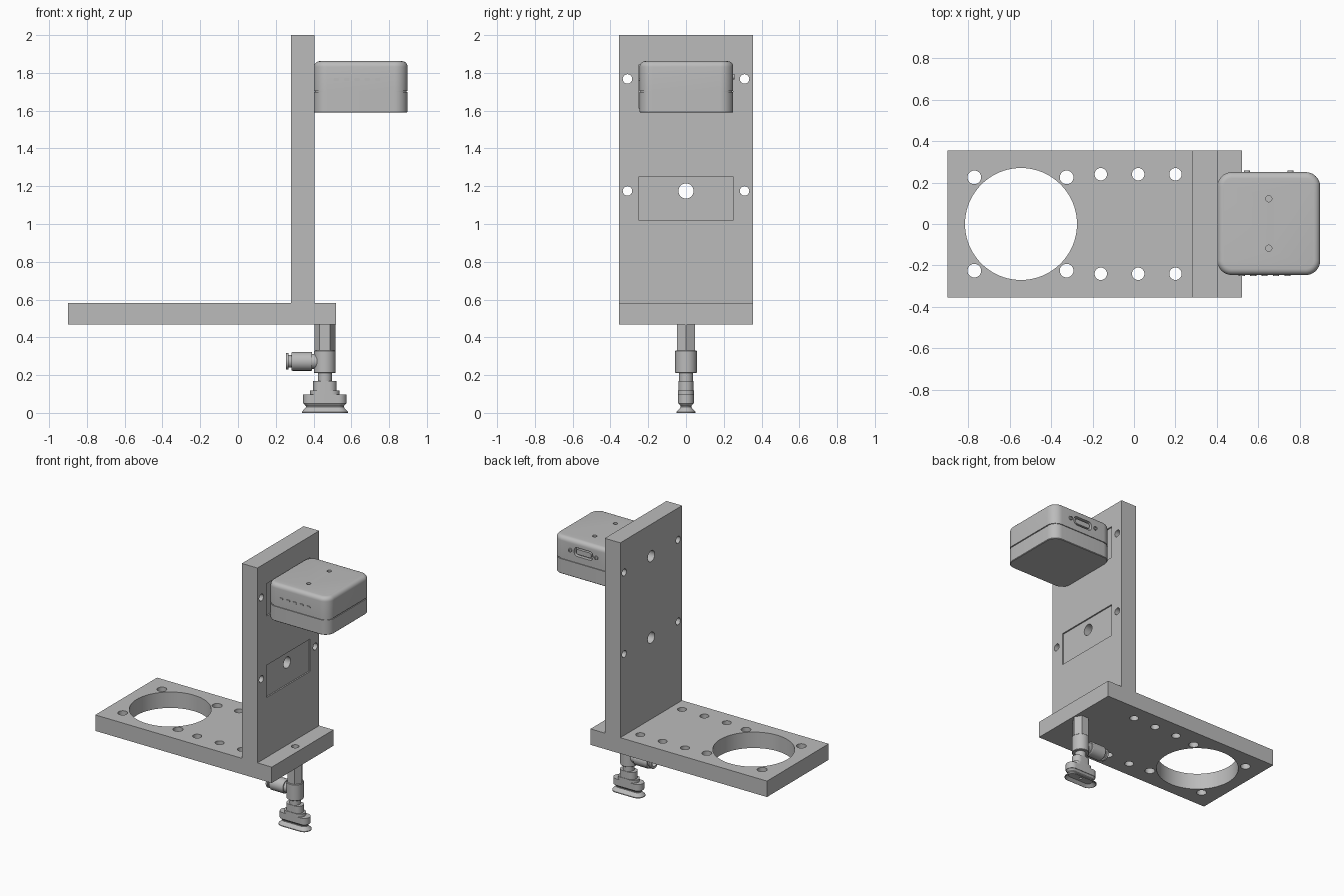
import bpy, bmesh, math
from mathutils import Matrix, Vector

if "Cube" in bpy.data.objects:
    bpy.data.objects.remove(bpy.data.objects["Cube"])

grey = bpy.data.materials.new("machined grey")
grey.use_nodes = True
grey.diffuse_color = (0.5, 0.5, 0.5, 1)
grey.node_tree.nodes["Principled BSDF"].inputs["Base Color"].default_value = (0.5, 0.5, 0.5, 1)

UP = Matrix.Identity(4)
TO_LEFT = Matrix.Rotation(math.radians(90), 4, 'Y')      # local z -> +x
TO_RIGHT = Matrix.Rotation(math.radians(-90), 4, 'Y')    # local z -> -x
TO_BACK = Matrix.Rotation(math.radians(-90), 4, 'X')     # local z -> +y
TO_FRONT = Matrix.Rotation(math.radians(90), 4, 'X')     # local z -> -y
parts = []


def finish(name, bm, at=(0, 0, 0), turn=UP):
    bmesh.ops.remove_doubles(bm, verts=bm.verts, dist=1e-5)
    bmesh.ops.recalc_face_normals(bm, faces=bm.faces)
    bm.transform(Matrix.Translation(Vector(at)) @ turn)
    mesh = bpy.data.meshes.new(name)
    bm.to_mesh(mesh)
    bm.free()
    mesh.materials.append(grey)
    obj = bpy.data.objects.new(name, mesh)
    bpy.context.collection.objects.link(obj)
    parts.append(obj)
    return obj


def outline(hx, hy, r, seg=10):
    """Rounded rectangle; a radius equal to a half width gives a slot or circle."""
    pts = []
    for k, (sx, sy) in enumerate([(1, 1), (-1, 1), (-1, -1), (1, -1)]):
        for i in range(seg + 1):
            a = (k + i / seg) * math.pi / 2
            pts.append((sx * (hx - r) + r * math.cos(a), sy * (hy - r) + r * math.sin(a)))
    return pts


def stack(name, levels, at=(0, 0, 0), turn=UP, seg=10):
    """Skin a stack of rounded outlines given as (half x, half y, radius, height)."""
    bm = bmesh.new()
    rings = [[bm.verts.new((x, y, z)) for x, y in outline(hx, hy, r, seg)]
             for hx, hy, r, z in levels]
    for a, b in zip(rings, rings[1:]):
        for i in range(len(a)):
            j = (i + 1) % len(a)
            bm.faces.new((a[i], a[j], b[j], b[i]))
    bm.faces.new(rings[0][::-1])
    bm.faces.new(rings[-1])
    return finish(name, bm, at, turn)


def turned(name, profile, at, turn=UP, seg=10):
    return stack(name, [(r, r, r, z) for r, z in profile], at, turn, seg)


def box(name, size, at):
    bm = bmesh.new()
    bmesh.ops.create_cube(bm, size=1)
    bm.transform(Matrix.Diagonal((*size, 1)))
    return finish(name, bm, at)


def cut(target, cutter):
    mod = target.modifiers.new("cut", 'BOOLEAN')
    mod.operation, mod.solver, mod.object = 'DIFFERENCE', 'EXACT', cutter
    bpy.context.view_layer.update()
    graph = bpy.context.evaluated_depsgraph_get()
    mesh = bpy.data.meshes.new_from_object(target.evaluated_get(graph))
    target.modifiers.clear()
    target.data = mesh
    parts.remove(cutter)
    bpy.data.objects.remove(cutter)


def drill(target, r, at, depth, turn=UP, seg=7):
    cut(target, turned("drill", [(r, 0), (r, depth)], at, turn, seg))


# Bracket: base plate and upright from one profile
profile = [(-.9, .467), (.52, .467), (.52, .583), (.405, .583),
           (.405, 2), (.28, 2), (.28, .583), (-.9, .583)]
bm = bmesh.new()
face = bm.faces.new([bm.verts.new((x, -.355, z)) for x, z in profile])
ext = bmesh.ops.extrude_face_region(bm, geom=[face])
bmesh.ops.translate(bm, vec=(0, .71, 0),
                    verts=[g for g in ext["geom"] if isinstance(g, bmesh.types.BMVert)])
bracket = finish("bracket", bm)

# Base plate holes
drill(bracket, .27, (-.545, 0, .4), .3, seg=20)
drill(bracket, .025, (.46, 0, .4), .3)
for side in (-1, 1):
    for x in (-.77, -.325):
        drill(bracket, .033, (x, side * .225, .4), .3)
    for x in (-.16, .02, .2):
        drill(bracket, .03, (x, side * .24, .4), .3)

# Upright seats and holes
for z in (1.175, 1.768):
    cut(bracket, box("seat", (.03, .5, .235), (.41, 0, z - .04)))
    drill(bracket, .04, (.2, 0, z), .3, TO_LEFT)
    for y in (-.31, .31):
        drill(bracket, .025, (.2, y, z), .3, TO_LEFT)

# Camera housing with seam groove and rounded top edge
H, R, F = .248, .07, .03
levels = [(H - i, H - i, R - i, z) for i, z in
          [(.004, 1.59), (0, 1.594), (0, 1.698), (.006, 1.698), (.006, 1.705), (0, 1.705)]]
for i in range(6):
    a = i / 5 * math.pi / 2
    d = F * (1 - math.cos(a))
    levels.append((H - d, H - d, R - d, 1.862 - F + F * math.sin(a)))
housing = stack("camera_housing", levels, (.65, .002, 0))
for y in (-.117, .122):
    drill(housing, .015, (.65, y, 1.82), .1)

# Camera connector at the back, with two lock screws
cut(housing, stack("socket", [(.075, .032, .025, 0), (.075, .032, .025, .1)],
                   (.65, .225, 1.78), TO_BACK))
stack("connector_tongue", [(.06, .018, .015, 0), (.06, .018, .015, .022)],
      (.65, .224, 1.78), TO_BACK)
for x in (-.105, .105):
    turned("connector_screw", [(.014, 0), (.014, .01), (.007, .01), (.007, .004)],
           (.65 + x, .248, 1.78), TO_BACK, 5)

# Row of indicator pads on the front of the camera
for i in range(5):
    stack("indicator_pad", [(.015, .008, .007, 0), (.015, .008, .007, .006)],
          (.52 + i * .055, -.245, 1.765), TO_FRONT, 3)

# Vacuum nozzle: hexagonal post, round body, neck
bm = bmesh.new()
bmesh.ops.create_cone(bm, cap_ends=True, segments=6, radius1=.055, radius2=.055, depth=.14,
                      matrix=Matrix.Rotation(math.radians(30), 4, 'Z'))
if max(v.co.x for v in bm.verts) < .054:
    bm.transform(Matrix.Rotation(math.radians(30), 4, 'Z'))
finish("nozzle_post", bm, (.46, 0, .398))
turned("nozzle_body", [(.054, .21), (.057, .213), (.057, .327), (.054, .33)], (.46, 0, 0))
turned("nozzle_neck", [(.037, .16), (.037, .22)], (.46, 0, 0))

# Hollow push-in air port
turned("air_port", [(.04, 0), (.04, .06), (.047, .06), (.05, .065), (.05, .165), (.047, .17),
                    (.033, .17), (.033, .185), (.043, .185), (.043, .2), (.026, .2), (.026, .12)],
       (.453, 0, .273), TO_RIGHT)

# Stepped cup holder
stack("cup_holder", [(.115, .042, .042, .05), (.115, .042, .042, .097), (.078, .042, .042, .097),
                     (.078, .042, .042, .118), (.062, .039, .039, .118), (.062, .039, .039, .17)],
      (.46, 0, 0))

# Oval suction cup with hollow underside
cup = stack("suction_cup", [(.06, .012, .012, .02), (.095, .028, .028, .018), (.118, .048, .048, 0),
                            (.122, .05, .05, 0), (.122, .05, .05, .006), (.1, .028, .028, .03),
                            (.1, .028, .028, .036), (.115, .04, .04, .052)], (.46, 0, 0))
drill(cup, .01, (.46, 0, .005), .035)

bpy.ops.object.select_all(action='DESELECT')
for obj in parts:
    obj.select_set(True)
bpy.context.view_layer.objects.active = bracket
bpy.ops.object.shade_smooth_by_angle(angle=math.radians(30))
